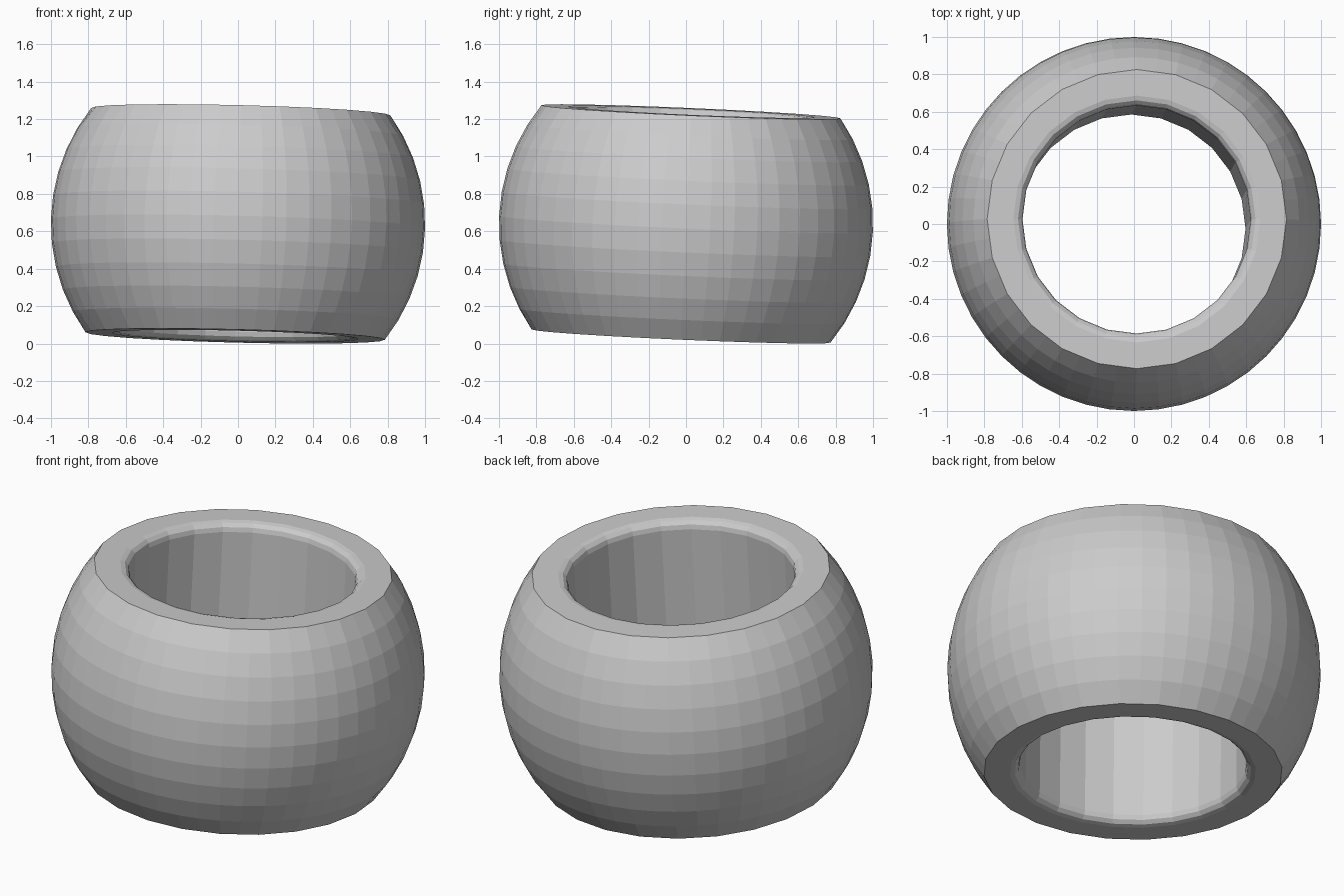
import bpy, bmesh
from math import sin, cos, pi, radians, asin, sqrt
from mathutils import Vector

if "Cube" in bpy.data.objects:
    bpy.data.objects.remove(bpy.data.objects["Cube"])

HALF_H, BORE, FILLET, SEG = 0.6, 0.61, 0.05, 48

# Profile: (radius, height, coarse) running up the ball and down the bore
lat = asin(HALF_H)
outer = [(cos(a), sin(a), abs(i) == 5)
         for i in range(-5, 6) for a in [lat * i / 5]]
top_lip = [(BORE + FILLET * (1 - cos(a)), HALF_H - FILLET * (1 - sin(a)), True)
           for a in (radians(90), radians(60), radians(30), 0)]
bottom_lip = [(r, -z, c) for r, z, c in reversed(top_lip)]
profile = outer + top_lip + bottom_lip

bm = bmesh.new()
rings = []
for r, z, coarse in profile:
    ring = []
    for k in range(SEG):
        a = 2 * pi * k / SEG
        # coarse rings read as 24-sided: odd points sit on the chord
        rr = r * cos(2 * pi / SEG) if coarse and k % 2 else r
        ring.append(bm.verts.new((rr * cos(a), rr * sin(a), z)))
    rings.append(ring)

for i, ring in enumerate(rings):
    nxt = rings[(i + 1) % len(rings)]
    for k in range(SEG):
        j = (k + 1) % SEG
        bm.faces.new((ring[k], ring[j], nxt[j], nxt[k]))
bmesh.ops.recalc_face_normals(bm, faces=bm.faces)

# Slight tilt, then rest on the ground
axis = Vector((0.025, 0.044, 1)).normalized()
rot = Vector((0, 0, 1)).rotation_difference(axis).to_matrix()
bmesh.ops.rotate(bm, verts=bm.verts, cent=(0, 0, 0), matrix=rot)
low = min(v.co.z for v in bm.verts)
bmesh.ops.translate(bm, verts=bm.verts, vec=(0, 0, -low))

mesh = bpy.data.meshes.new("round_bead")
bm.to_mesh(mesh)
bm.free()
bead = bpy.data.objects.new("round_bead", mesh)
bpy.context.collection.objects.link(bead)
